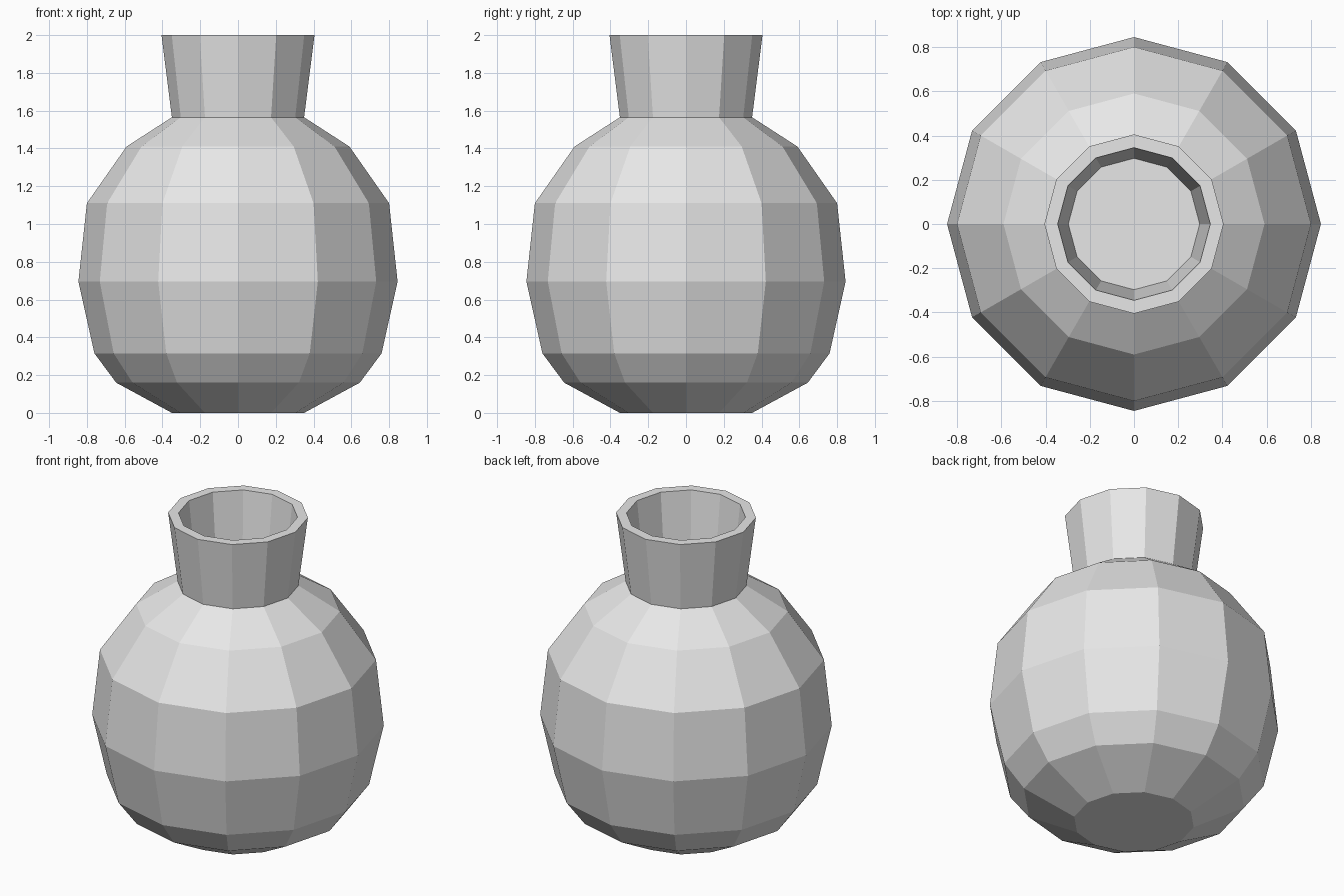
import bpy
import bmesh
from math import cos, sin, tau

SIDES = 12

cube = bpy.data.objects.get("Cube")
if cube:
    bpy.data.objects.remove(cube, do_unlink=True)

grey = bpy.data.materials.new("plain grey")
grey.use_nodes = True
colour = (0.8, 0.8, 0.8, 1)
grey.diffuse_color = colour
grey.node_tree.nodes["Principled BSDF"].inputs["Base Color"].default_value = colour


def lathe(name, profile, closed=False):
    """Turn (radius, height) points into a faceted solid; open profiles get end caps."""
    bm = bmesh.new()
    rings = [[bm.verts.new((r * cos(tau * i / SIDES), r * sin(tau * i / SIDES), z))
              for i in range(SIDES)] for r, z in profile]
    pairs = list(zip(rings, rings[1:]))
    if closed:
        pairs.append((rings[-1], rings[0]))
    else:
        bm.faces.new(rings[0])
        bm.faces.new(rings[-1])
    for low, high in pairs:
        for i in range(SIDES):
            j = (i + 1) % SIDES
            bm.faces.new((low[i], low[j], high[j], high[i]))
    bmesh.ops.recalc_face_normals(bm, faces=bm.faces)
    mesh = bpy.data.meshes.new(name)
    bm.to_mesh(mesh)
    bm.free()
    mesh.materials.append(grey)
    obj = bpy.data.objects.new(name, mesh)
    bpy.context.collection.objects.link(obj)
    return obj


# Round body, closed under the neck
lathe("body", [(0.35, 0), (0.645, 0.16), (0.76, 0.315), (0.845, 0.695),
               (0.80, 1.11), (0.59, 1.41), (0.35, 1.565)])

# Flared hollow neck with a flat rim
lathe("neck", [(0.35, 1.565), (0.405, 2), (0.345, 2), (0.297, 1.565)], closed=True)
